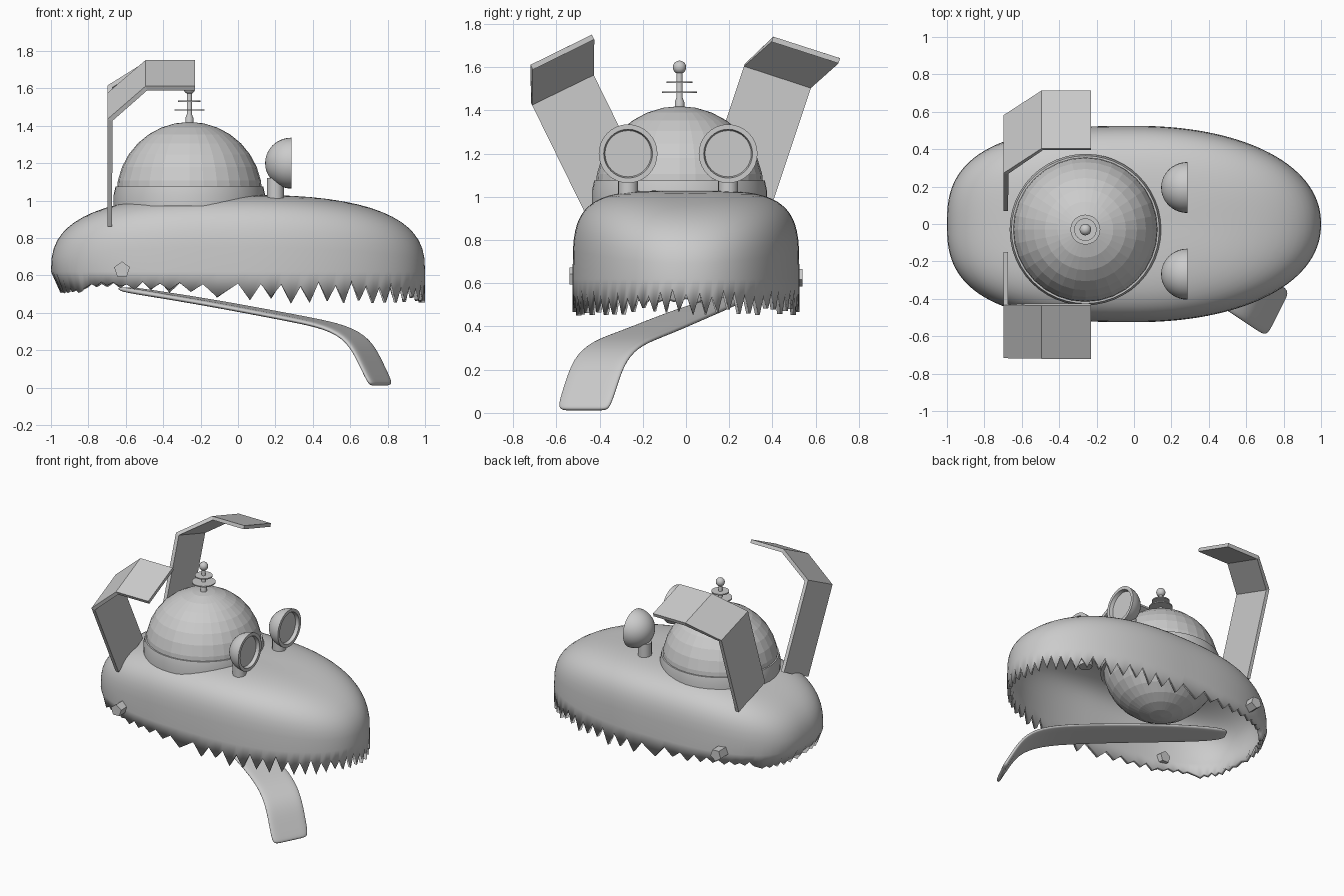
import bpy, bmesh, math, random
from mathutils import Vector, Matrix

cube = bpy.data.objects.get("Cube")
if cube:
    bpy.data.objects.remove(cube, do_unlink=True)
random.seed(4)

grey = bpy.data.materials.new("plain_grey")
grey.use_nodes = True
colour = (0.6, 0.6, 0.6, 1)
grey.diffuse_color = colour
grey.node_tree.nodes["Principled BSDF"].inputs["Base Color"].default_value = colour


def finish(name, bm, smooth=None):
    bmesh.ops.recalc_face_normals(bm, faces=bm.faces)
    mesh = bpy.data.meshes.new(name)
    bm.to_mesh(mesh)
    bm.free()
    mesh.materials.append(grey)
    obj = bpy.data.objects.new(name, mesh)
    bpy.context.collection.objects.link(obj)
    if smooth:
        bpy.ops.object.select_all(action='DESELECT')
        obj.select_set(True)
        bpy.context.view_layer.objects.active = obj
        bpy.ops.object.shade_smooth_by_angle(angle=math.radians(smooth))
    return obj


def solidify(obj, thickness, offset):
    mod = obj.modifiers.new("thickness", 'SOLIDIFY')
    mod.thickness, mod.offset = thickness, offset
    mod.use_even_offset = True


def grid(bm, rows, closed=False):
    """Skin a list of equally long point rows with quads."""
    rows = [[bm.verts.new(p) for p in row] for row in rows]
    n = len(rows[0])
    for a, b in zip(rows, rows[1:]):
        for i in range(n if closed else n - 1):
            j = (i + 1) % n
            bm.faces.new((a[i], a[j], b[j], b[i]))
    return rows


def lathe(name, profile, segments, matrix, smooth=None):
    """Spin (radius, height) points about z, then place with a matrix."""
    bm = bmesh.new()
    rows = grid(bm, [[(r * math.cos(math.tau * i / segments), r * math.sin(math.tau * i / segments), z)
                      for i in range(segments)] for r, z in profile], True)
    bm.faces.new(rows[0])
    bm.faces.new(rows[-1])
    bmesh.ops.remove_doubles(bm, verts=bm.verts, dist=1e-5)
    bm.transform(matrix)
    return finish(name, bm, smooth)


def ball(name, radius, centre, segments, rings, smooth=None):
    bm = bmesh.new()
    bmesh.ops.create_uvsphere(bm, u_segments=segments, v_segments=rings, radius=radius,
                              matrix=Matrix.Translation(centre))
    return finish(name, bm, smooth)


# Head shell: rounded plan, squarish section, toothed rim
SEG, LEVELS, BASE, CROWN = 120, 16, 0.62, 1.03


def outline(i):
    c, s = math.cos(math.tau * i / SEG), math.sin(math.tau * i / SEG)
    e = 2 / (2.15 if c > 0 else 2.7)
    return math.copysign(abs(c) ** e, c), 0.525 * math.copysign(abs(s) ** e, s), s * s


rim = []
for i in range(SEG):
    x, y, side = outline(i)
    front = min(max((x + 0.7) / 0.9, 0), 1)
    tooth = i % 2
    z = 0.56 - tooth * (0.02 + 0.07 * front) + random.uniform(-0.02, 0.015) * (0.4 + front * 0.6)
    if x < -0.85:
        z -= 0.03
    tuck = 1 - 0.05 * max(0, -x) ** 4
    rim.append((x * tuck, y * tuck, z))
rows = [rim]
for k in range(LEVELS):
    row = []
    for i in range(SEG):
        x, y, side = outline(i)
        n = 2.7 + 1.3 * side
        a = math.pi / 2 * k / LEVELS
        s, h = math.cos(a) ** (2 / n), math.sin(a) ** (2 / n)
        row.append((x * s, y * s, BASE + (CROWN - BASE) * h))
    rows.append(row)
bm = bmesh.new()
rings = grid(bm, rows, True)
top = bm.verts.new((0, 0, CROWN))
for i in range(SEG):
    bm.faces.new((rings[-1][i], rings[-1][(i + 1) % SEG], top))
solidify(finish("head_shell", bm, 40), 0.025, -1)

# Brain dome, its collar and the antenna
DOME = Vector((-0.26, -0.03, 1.03))
ball("dome", 0.39, DOME, 32, 16)
at_dome = Matrix.Translation((DOME.x, DOME.y, 0))
lathe("dome_collar", [(0.405, 0.97), (0.405, 1.03), (0.395, 1.075)], 48, at_dome, 30)
lathe("antenna_stem", [(0.022, 1.4), (0.022, 1.44), (0.014, 1.46), (0.014, 1.6)], 16, at_dome, 30)
for name, radius, z in (("lower_antenna_disc", 0.08, 1.48), ("upper_antenna_disc", 0.06, 1.527)):
    lathe(name, [(radius, z), (radius, z + 0.008)], 24, at_dome, 30)
ball("antenna_ball", 0.031, (DOME.x, DOME.y, 1.6), 16, 10, 40)

# Cup-shaped eyes on short stalks
cup = [(0.136 * math.sin(a), -0.14 * math.cos(a)) for a in (math.pi / 2 * i / 10 for i in range(11))]
cup += [(0.113, 0), (0.107, -0.025), (0, -0.025)]
for name, y in (("right", -0.268), ("left", 0.195)):
    facing = Matrix.Translation((0.285, y, 1.2)) @ Matrix.Rotation(math.pi / 2, 4, 'Y')
    lathe(name + "_eye", cup, 32, facing, 40)
    lathe(name + "_eye_stalk", [(0.046, 0.96), (0.046, 1.12)], 20, Matrix.Translation((0.2, y, 0)), 30)

# Folded plate ears: inner edge path plus a width vector
ears = {
    "right_ear": ([(-0.685, -0.15, 1.0), (-0.685, -0.43, 1.57), (-0.49, -0.43, 1.74), (-0.23, -0.43, 1.74)],
                  (0, -0.285, -0.14)),
    "left_ear": ([(-0.685, 0.07, 1.01), (-0.685, 0.27, 1.61), (-0.49, 0.4, 1.73), (-0.23, 0.4, 1.73)],
                 (0, 0.31, -0.1)),
}
for name, (path, width) in ears.items():
    bm = bmesh.new()
    grid(bm, [[Vector(p), Vector(p) + Vector(width)] for p in path])
    solidify(finish(name, bm), 0.025, 0)

# Five-sided bolts at the jaw hinge
for name, side in (("right_bolt", -1), ("left_bolt", 1)):
    turn = Matrix.Translation((-0.62, 0, 0.63)) @ Matrix.Rotation(-side * math.pi / 2, 4, 'X') \
        @ Matrix.Rotation(math.pi / 2, 4, 'Z')
    lathe(name, [(0.044, 0.41), (0.044, 0.54)], 5, turn)

# Tongue: tapered strip drooping out to one side
path = [(-0.63, 0.22, 0.53, 0.05), (-0.5, 0.16, 0.51, 0.1), (-0.15, 0.01, 0.455, 0.125),
        (0.3, -0.19, 0.37, 0.135), (0.53, -0.32, 0.325, 0.14), (0.65, -0.4, 0.25, 0.14),
        (0.71, -0.44, 0.13, 0.14), (0.755, -0.47, 0.035, 0.14), (0.765, -0.475, 0.012, 0.12)]
across = Vector((0.45, 0.89, 0))
bm = bmesh.new()
grid(bm, [[Vector((x, y, z)) + across * half * t for t in (-1, -0.5, 0, 0.5, 1)] for x, y, z, half in path])
tongue = finish("tongue", bm, 60)
solidify(tongue, 0.028, 0)
tongue.modifiers.new("rounding", 'SUBSURF').levels = 2
